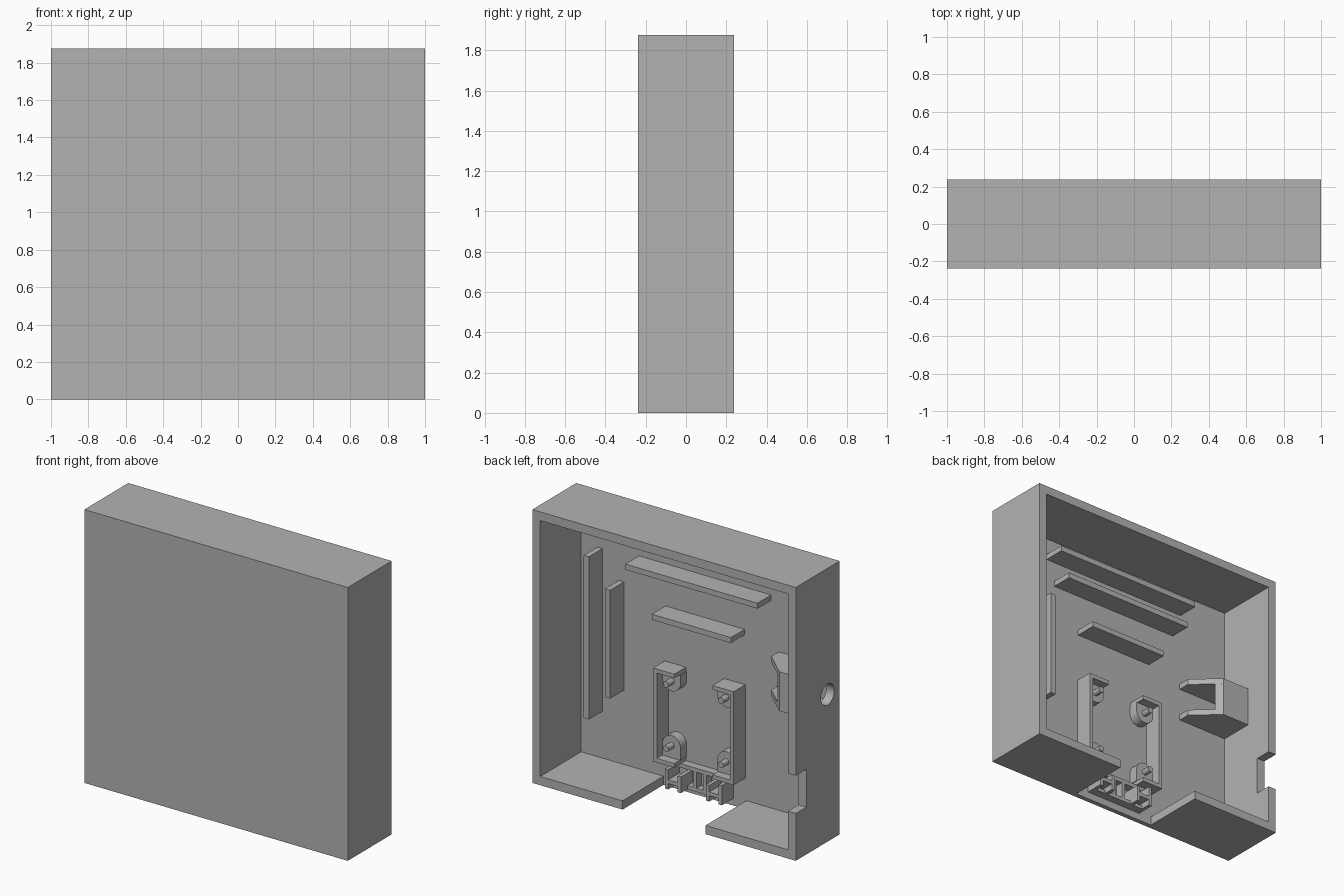
import bpy, bmesh, math
from mathutils import Matrix

cube = bpy.data.objects.get("Cube")
if cube:
    bpy.data.objects.remove(cube, do_unlink=True)

grey = bpy.data.materials.new("plain_grey")
grey.use_nodes = True
grey.diffuse_color = (0.45, 0.45, 0.45, 1)
grey.node_tree.nodes["Principled BSDF"].inputs["Base Color"].default_value = (0.45, 0.45, 0.45, 1)

BACK, PLATE = 0.238, -0.206   # open rim and inner face of the front panel


def finish(name, bm):
    bmesh.ops.recalc_face_normals(bm, faces=bm.faces)
    mesh = bpy.data.meshes.new(name)
    bm.to_mesh(mesh)
    bm.free()
    mesh.materials.append(grey)
    ob = bpy.data.objects.new(name, mesh)
    bpy.context.collection.objects.link(ob)
    return ob


def box(name, x, y, z):
    """Box from three (low, high) ranges."""
    bm = bmesh.new()
    size = [r[1] - r[0] for r in (x, y, z)]
    mid = [(r[0] + r[1]) / 2 for r in (x, y, z)]
    bmesh.ops.create_cube(bm, size=1, matrix=Matrix.Translation(mid) @ Matrix.Diagonal((*size, 1)))
    return finish(name, bm)


def prism(name, points, depth):
    """Extrude a closed 3D outline along a vector."""
    bm = bmesh.new()
    face = bm.faces.new([bm.verts.new(p) for p in points])
    out = bmesh.ops.extrude_face_region(bm, geom=[face])
    bmesh.ops.translate(bm, vec=depth, verts=[v for v in out["geom"] if isinstance(v, bmesh.types.BMVert)])
    return finish(name, bm)


def cylinder(name, radius, length, centre, axis):
    bm = bmesh.new()
    turn = Matrix.Rotation(math.pi / 2, 4, axis)
    bmesh.ops.create_cone(bm, cap_ends=True, segments=32, radius1=radius, radius2=radius,
                          depth=length, matrix=Matrix.Translation(centre) @ turn)
    return finish(name, bm)


def smooth(ob):
    bpy.ops.object.select_all(action='DESELECT')
    ob.select_set(True)
    bpy.context.view_layer.objects.active = ob
    bpy.ops.object.shade_smooth_by_angle()


# Open-backed case: cavity, cable gap, side notch and round socket hole are cut out
case = box("case", (-1, 1), (-0.238, BACK), (0, 1.876))
cutters = [
    box("cavity_cutter", (-0.94, 0.94), (PLATE, 0.4), (0.06, 1.816)),
    box("gap_cutter", (-0.315, 0.315), (PLATE, 0.4), (-0.1, 0.1)),
    box("notch_cutter", (-1.1, -0.9), (0.123, 0.4), (0.325, 0.585)),
    cylinder("socket_cutter", 0.072, 0.2, (-0.97, -0.107, 1.01), 'Y'),
]
for cutter in cutters:
    mod = case.modifiers.new(cutter.name, 'BOOLEAN')
    mod.operation = 'DIFFERENCE'
    mod.solver = 'EXACT'
    mod.object = cutter
    cutter.hide_render = True
bpy.context.view_layer.objects.active = case
for mod in list(case.modifiers):
    bpy.ops.object.modifier_apply(modifier=mod.name)
for cutter in cutters:
    bpy.data.objects.remove(cutter, do_unlink=True)
smooth(case)

# Stiffening ribs on the inner face
RIB = (PLATE, -0.058)
for half, z in ((0.567, 1.68), (0.502, 1.503), (0.3, 1.213)):
    box("horizontal_rib", (-half, half), RIB, (z - 0.019, z + 0.019))
for x, half in ((0.797, 0.558), (0.636, 0.372)):
    box("vertical_rib", (x - 0.02, x + 0.02), RIB, (0.94 - half, 0.94 + half))

# Socket holder: two shaped cheeks joined by a back web with a sloping end
for z in (0.877, 1.107):
    prism("socket_cheek", [(-0.94, PLATE, z), (-0.56, PLATE, z), (-0.56, -0.125, z),
                           (-0.73, 0.031, z), (-0.94, 0.031, z)], (0, 0, 0.04))
prism("socket_web", [(-0.94, -0.007, 0.877), (-0.69, -0.007, 0.877),
                     (-0.73, 0.031, 0.877), (-0.94, 0.031, 0.877)], (0, 0, 0.27))

# Board frame: mirrored side walls, short arms, bosses and locating pins
FRAME = (PLATE, -0.08)
LOW, HIGH, T = 0.212, 0.853, 0.028


def span(s, a, b):
    return tuple(sorted((s * a, s * b)))


def boss(s, z, end):
    """Round-ended tab running from the pin centre to an arm."""
    up = 1 if z > end else -1
    r, cx = 0.068, s * 0.208
    arc = [(cx + r * math.cos(math.pi * i / 16), PLATE, z + up * r * math.sin(math.pi * i / 16))
           for i in range(17)]
    smooth(prism("board_boss", arc + [(cx - r, PLATE, end), (cx + r, PLATE, end)], (0, 0.066, 0)))
    smooth(cylinder("board_pin", 0.021, 0.08, (cx, -0.12, z), 'X'))


for s in (1, -1):
    box("frame_wall", span(s, 0.278, 0.306), FRAME, (LOW, HIGH))
    for z in (LOW, HIGH - T):
        box("frame_arm", span(s, 0.145, 0.306), FRAME, (z, z + T))
    boss(s, 0.325, LOW + T)
    boss(s, 0.765, HIGH - T)

# Small connector clip under the frame
box("clip_rail", (-0.217, 0.217), (PLATE, -0.15), (0.185, LOW))
box("clip_sill", (-0.217, 0.217), (PLATE, -0.15), (0.05, 0.075))
for s in (1, -1):
    box("clip_wall", span(s, 0.192, 0.217), FRAME, (0.05, 0.185))
    box("clip_shelf", span(s, 0.11, 0.192), FRAME, (0.09, 0.115))
    box("clip_jaw", span(s, 0.095, 0.12), FRAME, (0.05, 0.16))
    box("clip_post", span(s, 0.025, 0.05), (PLATE, -0.15), (0.075, 0.185))
